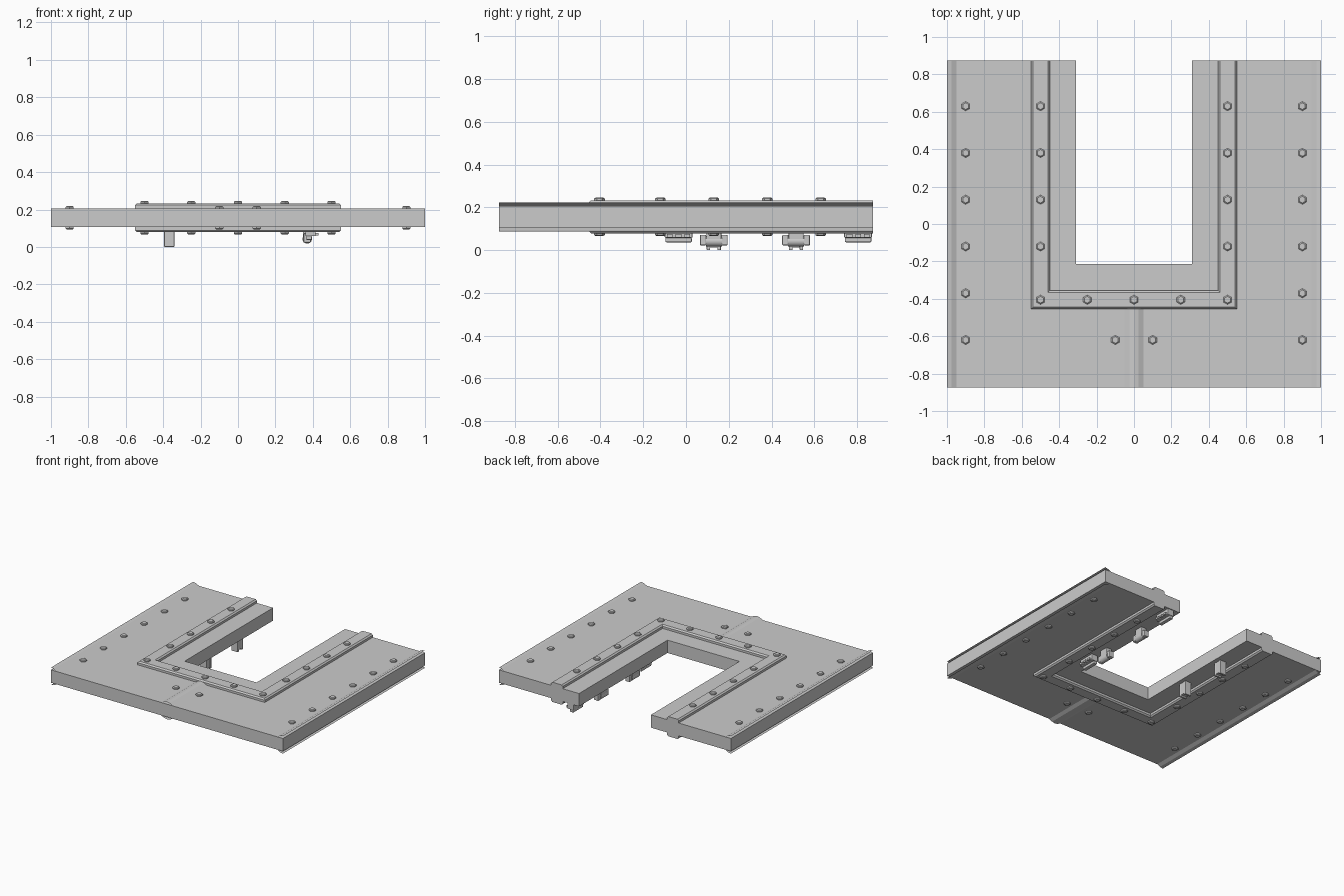
import bpy, math

if "Cube" in bpy.data.objects:
    bpy.data.objects.remove(bpy.data.objects["Cube"])

MID = 0.156      # mid-height of the slab; top and bottom are mirrored about it
TOP = 0.206
BACK = 0.875


def mesh_obj(name, verts, faces):
    me = bpy.data.meshes.new(name)
    me.from_pydata(verts, [], faces)
    me.update()
    ob = bpy.data.objects.new(name, me)
    bpy.context.collection.objects.link(ob)
    return ob


def flip(z, s):
    return MID + s * (z - MID)


def sweep_u(name, profile, s=1):
    """Sweep a closed (half width, z) profile along the U-shaped opening."""
    n = len(profile)
    verts = []
    for k in range(4):
        for w, z in profile:
            y = BACK if k in (0, 3) else 0.095 - w
            verts.append((-w if k < 2 else w, y, flip(z, s)))
    faces = [tuple(range(n)), tuple(reversed(range(3 * n, 4 * n)))]
    for k in range(3):
        for i in range(n):
            j = (i + 1) % n
            faces.append((k * n + i, (k + 1) * n + i, (k + 1) * n + j, k * n + j))
    if s < 0:
        faces = [tuple(reversed(f)) for f in faces]
    return mesh_obj(name, verts, faces)


def strip(name, profile, y0, y1, s):
    """Open pressed strip running front to back."""
    n = len(profile)
    verts = [(x, y, flip(z, s)) for y in (y0, y1) for x, z in profile]
    faces = [(i, i + 1, n + i + 1, n + i) for i in range(n - 1)]
    if s < 0:
        faces = [tuple(reversed(f)) for f in faces]
    return mesh_obj(name, verts, faces)


def box(name, x0, x1, y0, y1, z0, z1, bevel=0.0):
    bpy.ops.mesh.primitive_cube_add(size=1, location=((x0 + x1) / 2, (y0 + y1) / 2, (z0 + z1) / 2))
    ob = bpy.context.object
    ob.name = name
    ob.scale = (x1 - x0, y1 - y0, z1 - z0)
    bpy.ops.object.transform_apply(location=False, rotation=False, scale=True)
    if bevel:
        m = ob.modifiers.new("bevel", "BEVEL")
        m.width = bevel
        m.segments = 2
    return ob


def bolt(x, y, z, s):
    """Domed hexagonal bolt head."""
    h = 0.013
    verts = []
    for r, dz in ((0.025, -0.002), (0.025, h * 0.6), (0.018, h)):
        for i in range(6):
            a = math.pi / 2 + i * math.pi / 3
            verts.append((x + r * math.cos(a), y + r * math.sin(a), flip(z + dz, s)))
    faces = [tuple(range(12, 18))]
    for k in (0, 6):
        faces += [(k + i, k + (i + 1) % 6, k + 6 + (i + 1) % 6, k + 6 + i) for i in range(6)]
    if s < 0:
        faces = [tuple(reversed(f)) for f in faces]
    mesh_obj("bolt", verts, faces)


# U-shaped slab
outline = [(-1, BACK), (-1, -BACK), (1, -BACK), (1, BACK),
           (0.31, BACK), (0.31, -0.215), (-0.31, -0.215), (-0.31, BACK)]
verts = [(x, y, z) for z in (2 * MID - TOP, TOP) for x, y in outline]
quads = [(0, 1, 6, 7), (1, 2, 5, 6), (2, 3, 4, 5)]
faces = [tuple(reversed(q)) for q in quads] + [tuple(i + 8 for i in q) for q in quads]
faces += [(i, (i + 1) % 8, (i + 1) % 8 + 8, i + 8) for i in range(8)]
mesh_obj("slab", verts, faces)

# Parts repeated on the upper and lower faces
trim = [(0.45, 0.205), (0.45, 0.223), (0.46, 0.233), (0.54, 0.233), (0.55, 0.223), (0.55, 0.205)]
for s, side in ((1, "upper"), (-1, "lower")):
    sweep_u(side + "_opening_trim", trim, s)
    strip(side + "_centre_ridge",
          [(-0.05, TOP), (-0.025, 0.219), (0, 0.224), (0.025, 0.219), (0.05, TOP)], -BACK, -0.452, s)
    strip(side + "_left_edge_strip", [(-1, 0.224), (-0.975, 0.219), (-0.95, TOP)], -BACK, BACK, s)
    strip(side + "_right_edge_strip", [(0.95, TOP), (0.975, 0.219), (1, 0.224)], -BACK, BACK, s)
    for x in (-1, 1):
        for y in (0.63, 0.38, 0.13, -0.12, -0.37, -0.62):
            bolt(0.9 * x, y, TOP, s)
        for y in (0.63, 0.38, 0.13, -0.12):
            bolt(0.5 * x, y, 0.233, s)
        bolt(0.1 * x, -0.62, TOP, s)
    for i in range(-2, 3):
        bolt(0.25 * i, -0.405, 0.233, s)

# Hanging fittings under the lip
for y in (0.13, 0.515):
    # left brackets: two cheeks, a base and a pin
    for d in (-0.025, 0.025):
        box("bracket_cheek", -0.395, -0.34, y + d - 0.008, y + d + 0.008, 0.0, 0.107, 0.003)
    box("bracket_block", -0.392, -0.343, y - 0.02, y + 0.02, 0.012, 0.107)
    # right pipe clips
    box("clip_body", 0.347, 0.393, y - 0.035, y + 0.035, 0.045, 0.107, 0.004)
    bpy.ops.mesh.primitive_cylinder_add(vertices=20, radius=0.025, depth=0.075,
                                        location=(0.37, y, 0.042), rotation=(math.pi / 2, 0, 0))
    bpy.context.object.name = "clip_barrel"
    bpy.ops.object.shade_smooth_by_angle()
    for d in (-0.05, 0.05):
        box("clip_ear", 0.35, 0.39, y + d - 0.015, y + d + 0.015, 0.022, 0.072, 0.006)

# Right ribbed handles
for y in (-0.035, 0.805):
    box("handle_block", 0.36, 0.415, y - 0.065, y + 0.065, 0.058, 0.107, 0.004)
    box("handle_grip", 0.365, 0.395, y - 0.062, y + 0.062, 0.037, 0.06, 0.005)
    for i in (-1, 0, 1):
        box("handle_rib", 0.41, 0.43, y + 0.04 * i - 0.013, y + 0.04 * i + 0.013, 0.06, 0.075)
